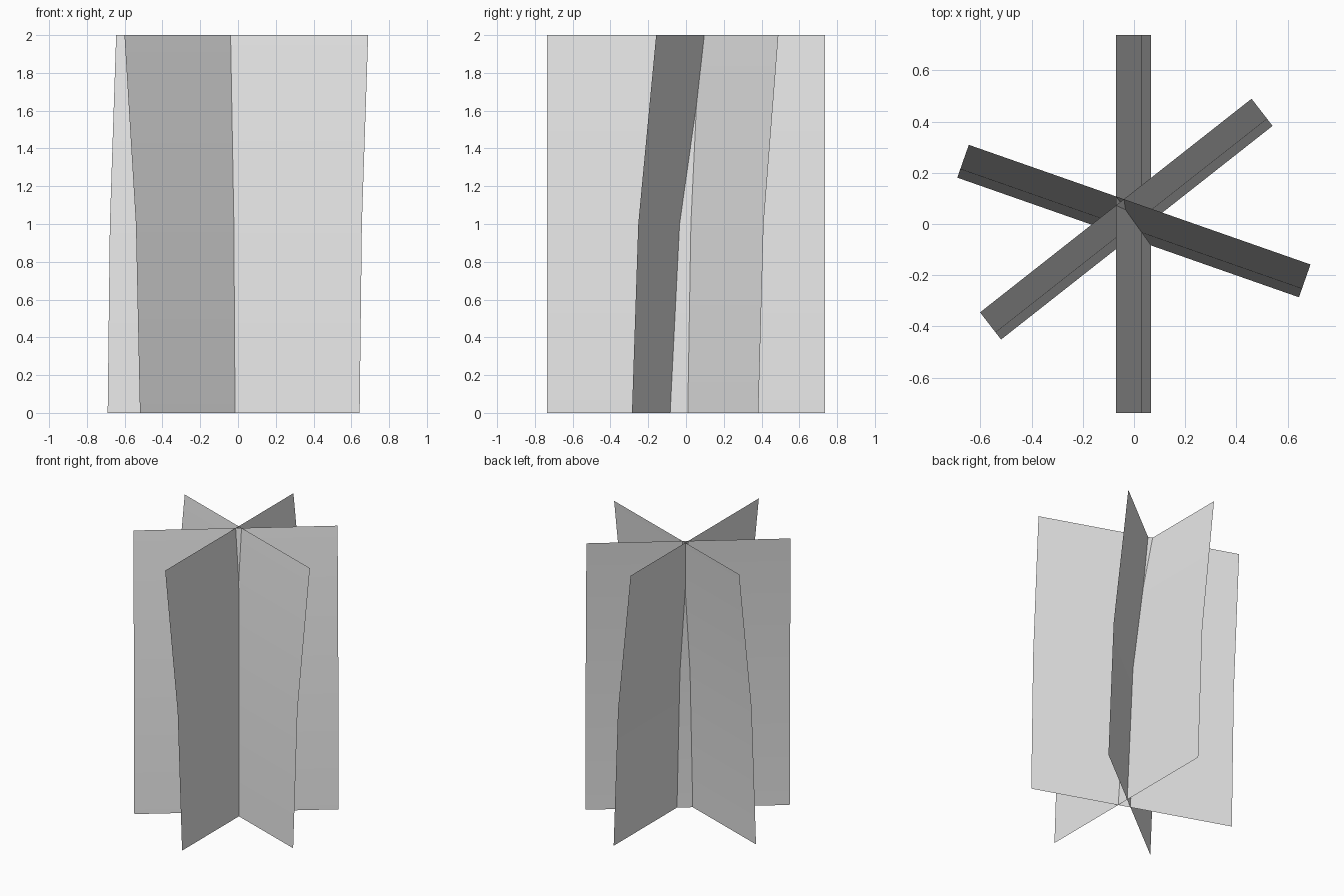
import bpy
import bmesh
from mathutils import Vector

cube = bpy.data.objects.get("Cube")
if cube:
    bpy.data.objects.remove(cube, do_unlink=True)

# One plain grey for every panel
grey = bpy.data.materials.new("light_grey")
grey.use_nodes = True
colour = (0.8, 0.8, 0.8, 1.0)
grey.diffuse_color = colour
grey.node_tree.nodes["Principled BSDF"].inputs["Base Color"].default_value = colour

# Share of the total lean reached at each height
LEAN_STEPS = ((0.0, 0.0), (1.0, 0.26), (2.0, 1.0))


def bent_panel(name, start, end, lean):
    """Thin upright panel on the foot line start-end, curling over by lean."""
    mesh = bpy.data.meshes.new(name)
    bm = bmesh.new()
    rows = []
    for z, share in LEAN_STEPS:
        shift = Vector((lean[0] * share, lean[1] * share, z))
        rows.append([bm.verts.new(Vector((*p, 0)) + shift) for p in (start, end)])
    for low, high in zip(rows, rows[1:]):
        face = bm.faces.new((low[0], low[1], high[1], high[0]))
        face.smooth = True
    bm.to_mesh(mesh)
    bm.free()
    mesh.materials.append(grey)
    obj = bpy.data.objects.new(name, mesh)
    bpy.context.collection.objects.link(obj)
    return obj


# Three panels crossing near the middle
bent_panel("lengthwise_panel", (0.066, -0.737), (0.066, 0.737), (-0.136, 0))
bent_panel("wide_panel", (-0.69, 0.181), (0.644, -0.286), (0.045, 0.128))
bent_panel("diagonal_panel", (-0.519, -0.451), (0.541, 0.383), (-0.082, 0.106))
